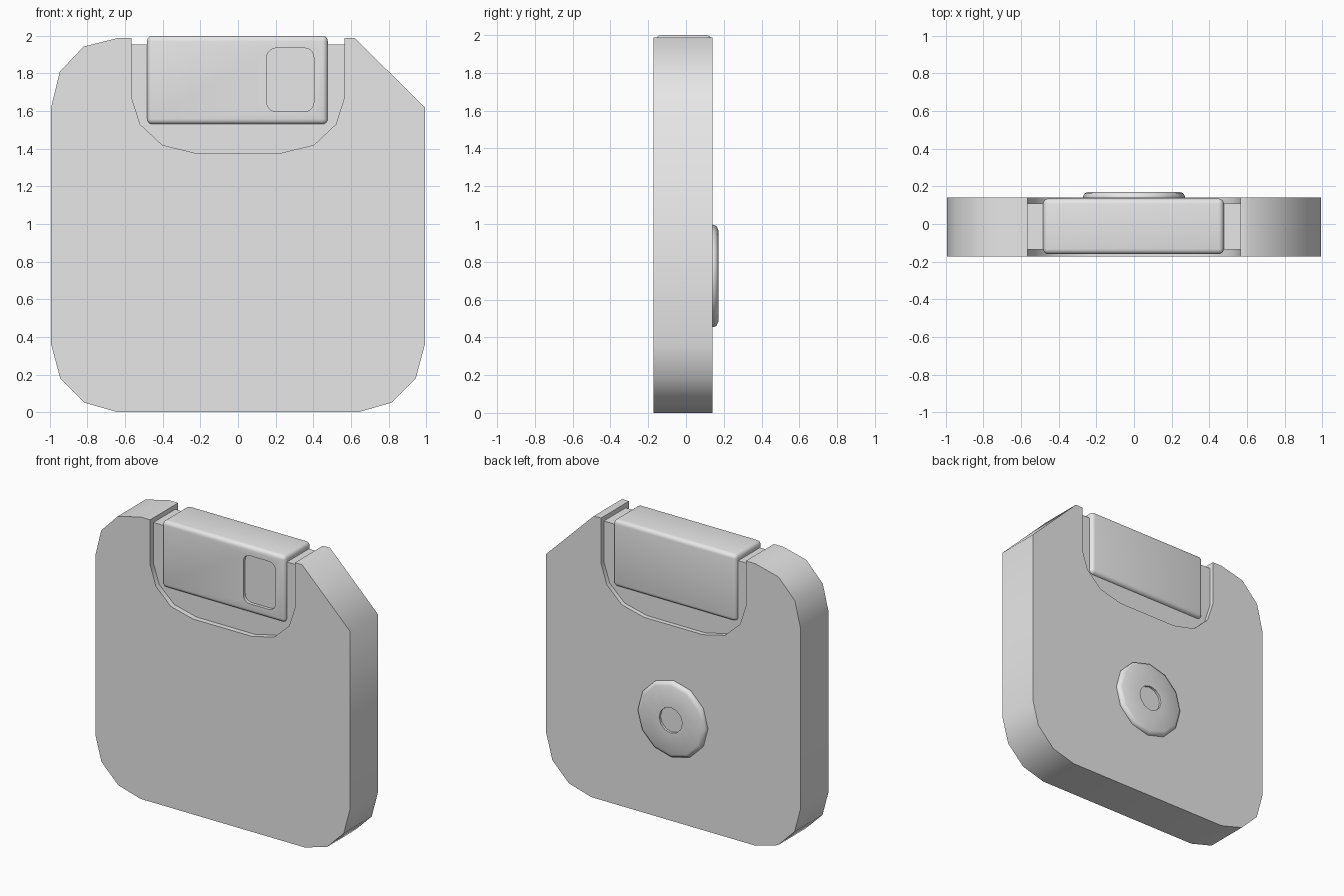
import bpy, bmesh, math
from mathutils import Matrix

cube = bpy.data.objects.get("Cube")
if cube:
    bpy.data.objects.remove(cube, do_unlink=True)

grey = bpy.data.materials.new("light grey")
grey.use_nodes = True
grey.diffuse_color = (0.8, 0.8, 0.8, 1)
grey.node_tree.nodes["Principled BSDF"].inputs["Base Color"].default_value = (0.8, 0.8, 0.8, 1)


def make_object(name, bm):
    bmesh.ops.recalc_face_normals(bm, faces=bm.faces)
    mesh = bpy.data.meshes.new(name)
    bm.to_mesh(mesh)
    bm.free()
    mesh.materials.append(grey)
    obj = bpy.data.objects.new(name, mesh)
    bpy.context.collection.objects.link(obj)
    return obj


def select_only(obj):
    bpy.ops.object.select_all(action='DESELECT')
    obj.select_set(True)
    bpy.context.view_layer.objects.active = obj


def smooth(obj, degrees):
    select_only(obj)
    bpy.ops.object.shade_smooth_by_angle(angle=math.radians(degrees))


def prism(name, outline, y0, y1):
    """Extrude an (x, z) outline from y0 to y1."""
    bm = bmesh.new()
    face = bm.faces.new([bm.verts.new((x, y0, z)) for x, z in outline])
    new = bmesh.ops.extrude_face_region(bm, geom=[face])["geom"]
    verts = [v for v in new if isinstance(v, bmesh.types.BMVert)]
    bmesh.ops.translate(bm, verts=verts, vec=(0, y1 - y0, 0))
    return make_object(name, bm)


def box_bmesh(x0, x1, y0, y1, z0, z1):
    bm = bmesh.new()
    bmesh.ops.create_cube(bm, size=1, matrix=Matrix.Translation(
        ((x0 + x1) / 2, (y0 + y1) / 2, (z0 + z1) / 2)) @
        Matrix.Diagonal((x1 - x0, y1 - y0, z1 - z0, 1)))
    return bm


def mirrored(points):
    return [(-x, z) for x, z in reversed(points)]


# Case: faceted corners, one long chamfer at the top left, notch for the shutter
bottom = [(0.64, 0), (0.815, 0.05), (0.945, 0.18), (0.993, 0.36)]
chamfer = [(0.993, 1.62), (0.62, 1.988)]
round_top = [(-0.64, 1.988), (-0.82, 1.943), (-0.947, 1.81), (-0.993, 1.62)]
half_notch = [(0.565, 1.67), (0.52, 1.53), (0.403, 1.42), (0.23, 1.378)]
notch = half_notch + mirrored(half_notch)
case = prism("case", bottom + chamfer + [(0.565, 1.988)] + notch
             + [(-0.565, 1.988)] + round_top + mirrored(bottom), -0.172, 0.14)
smooth(case, 50)

# Thinner web filling the notch
web = prism("recessed_web", [(0.565, 1.955)] + notch + [(-0.565, 1.955)], -0.135, 0.108)
smooth(web, 50)

# Sliding shutter with softened edges
bm = box_bmesh(-0.483, 0.477, -0.16, 0.135, 1.53, 2.0)
bmesh.ops.bevel(bm, geom=bm.edges[:], offset=0.028, segments=4, profile=0.5, affect='EDGES')
shutter = make_object("shutter", bm)

# Shallow rounded window cut in the shutter front
bm = box_bmesh(0.153, 0.403, -0.25, -0.138, 1.597, 1.935)
corners = [e for e in bm.edges if abs(e.verts[0].co.y - e.verts[1].co.y) > 0.05]
bmesh.ops.bevel(bm, geom=corners, offset=0.05, segments=5, profile=0.5, affect='EDGES')
cutter = make_object("window_cutter", bm)
cutter.hide_render = True
cut = shutter.modifiers.new("window", 'BOOLEAN')
cut.operation = 'DIFFERENCE'
cut.solver = 'EXACT'
cut.object = cutter
select_only(shutter)
bpy.ops.object.modifier_apply(modifier=cut.name)
bpy.data.objects.remove(cutter, do_unlink=True)
smooth(shutter, 35)

# Twelve-sided hub on the back, with a shallow centre hole
profile = [(0, 0.13), (0.27, 0.13), (0.27, 0.148), (0.263, 0.162), (0.243, 0.171),
           (0.09, 0.171), (0.09, 0.155), (0, 0.155)]
bm = bmesh.new()
verts = [bm.verts.new((r, y, 0.725)) for r, y in profile]
edges = [bm.edges.new(pair) for pair in zip(verts, verts[1:])]
bmesh.ops.spin(bm, geom=verts + edges, cent=(0, 0, 0.725), axis=(0, 1, 0),
               angle=math.tau, steps=12)
bmesh.ops.remove_doubles(bm, verts=bm.verts, dist=0.0005)
hub = make_object("hub", bm)
smooth(hub, 40)
